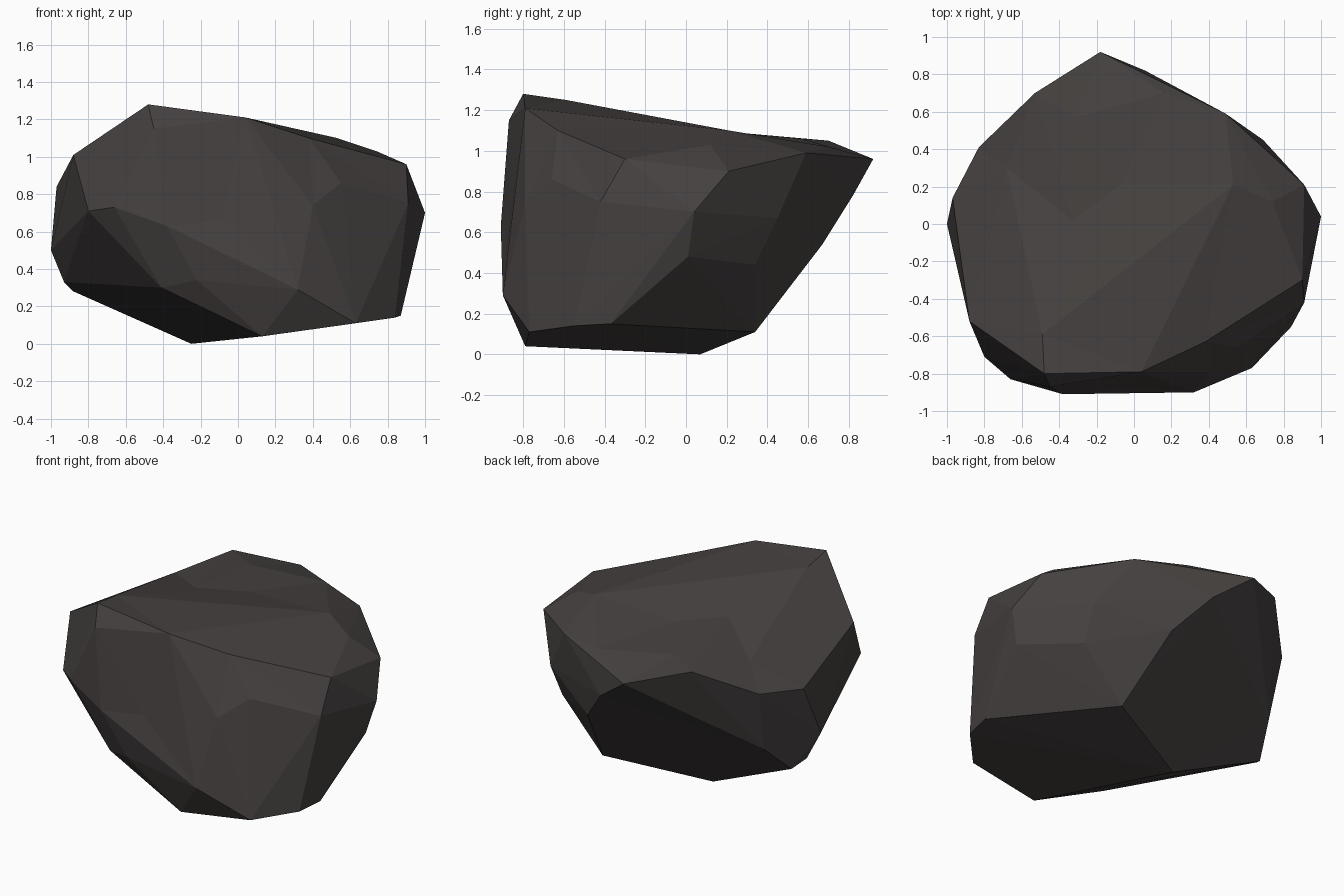
import bpy
import bmesh
from mathutils import Vector

# Remove the default object only
default_cube = bpy.data.objects.get("Cube")
if default_cube:
    bpy.data.objects.remove(default_cube, do_unlink=True)


def make_material(name, colour):
    """Create one flat, matte colour."""
    material = bpy.data.materials.new(name)
    material.use_nodes = True
    material.diffuse_color = colour
    shader = material.node_tree.nodes["Principled BSDF"]
    shader.inputs["Base Color"].default_value = colour
    shader.inputs["Roughness"].default_value = 1
    return material


# Rim of the top: high front ridge, falling away to the rear point
rim = [
    (-.48, -.8, 1.28), (.04, -.79, 1.21), (.38, -.63, 1.1),
    (.9, -.3, .96), (.91, .21, .9), (.49, .59, .99),
    (-.18, .92, .96), (-.53, .7, 1.05), (-.83, .41, .87),
    (-.97, .14, .84), (-.88, -.52, 1.01), (-.45, -.87, 1.15),
]

# Sagging, uneven top inside the rim
plateau = [
    (-.49, -.59, 1.25), (-.33, .02, 1.11), (-.07, .21, 1.08),
    (-.31, .57, 1.06), (-.68, .3, 1.01), (.16, .7, 1.02),
    (.53, .21, 1.1), (.74, .12, 1.03),
]

# Chipped girdle around the widest part
girdle = [
    (-.8, -.71, .71), (-.66, -.83, .73), (-.38, -.91, .63),
    (.4, -.79, .74), (.55, -.66, .86), (.72, -.5, .85),
    (.91, -.42, .75), (1, .04, .7), (.94, .01, .48),
    (.69, .45, .67), (.68, .34, .44), (.26, .67, .54),
    (.06, .82, .78), (-.8, .32, .46), (-1, 0, .5),
]

# Narrow, tilted underside
foot = [
    (-.41, -.77, .3), (-.22, -.86, .34), (.32, -.9, .29),
    (.13, -.79, .04), (.63, -.77, .11), (.84, -.55, .14),
    (.87, -.37, .15), (.38, .34, .11), (-.25, .07, 0),
    (-.88, .14, .28), (-.93, .05, .33),
]

# Shallow hollow in the front
front_hollow = [(-.09, -.87, .66)]


def domed(point):
    """Raise a point of the top onto a temporary dome."""
    x, y, z = point
    return x, y, z + (1 - x * x - y * y) / 4


def pulled_forward(point):
    """Pull a point of the front out to the temporary skin."""
    x, y, z = point
    return x, y - .05, z


def build_rock(name, groups, material):
    """Wrap the swollen points in a skin, then settle them in place."""
    bm = bmesh.new()
    settled = []
    for points, swell in groups:
        for point in points:
            vertex = bm.verts.new(swell(point))
            settled.append((vertex, Vector(point)))

    # Faceted skin
    hull = bmesh.ops.convex_hull(bm, input=bm.verts[:])
    loose = set(hull["geom_interior"]) | set(hull["geom_unused"])
    loose = [item for item in loose if isinstance(item, bmesh.types.BMVert)]
    bmesh.ops.delete(bm, geom=loose, context="VERTS")

    # Settle the hollows
    for vertex, position in settled:
        if vertex.is_valid:
            vertex.co = position

    # Hard, flat facets
    bmesh.ops.recalc_face_normals(bm, faces=bm.faces[:])
    for face in bm.faces:
        face.smooth = False

    mesh = bpy.data.meshes.new(name)
    bm.to_mesh(mesh)
    bm.free()
    mesh.materials.append(material)
    rock = bpy.data.objects.new(name, mesh)
    bpy.context.collection.objects.link(rock)


dark_stone = make_material("dark_stone", (.06, .053, .051, 1))
build_rock("boulder", [
    (rim, domed),
    (plateau, domed),
    (girdle, Vector),
    (foot, Vector),
    (front_hollow, pulled_forward),
], dark_stone)
